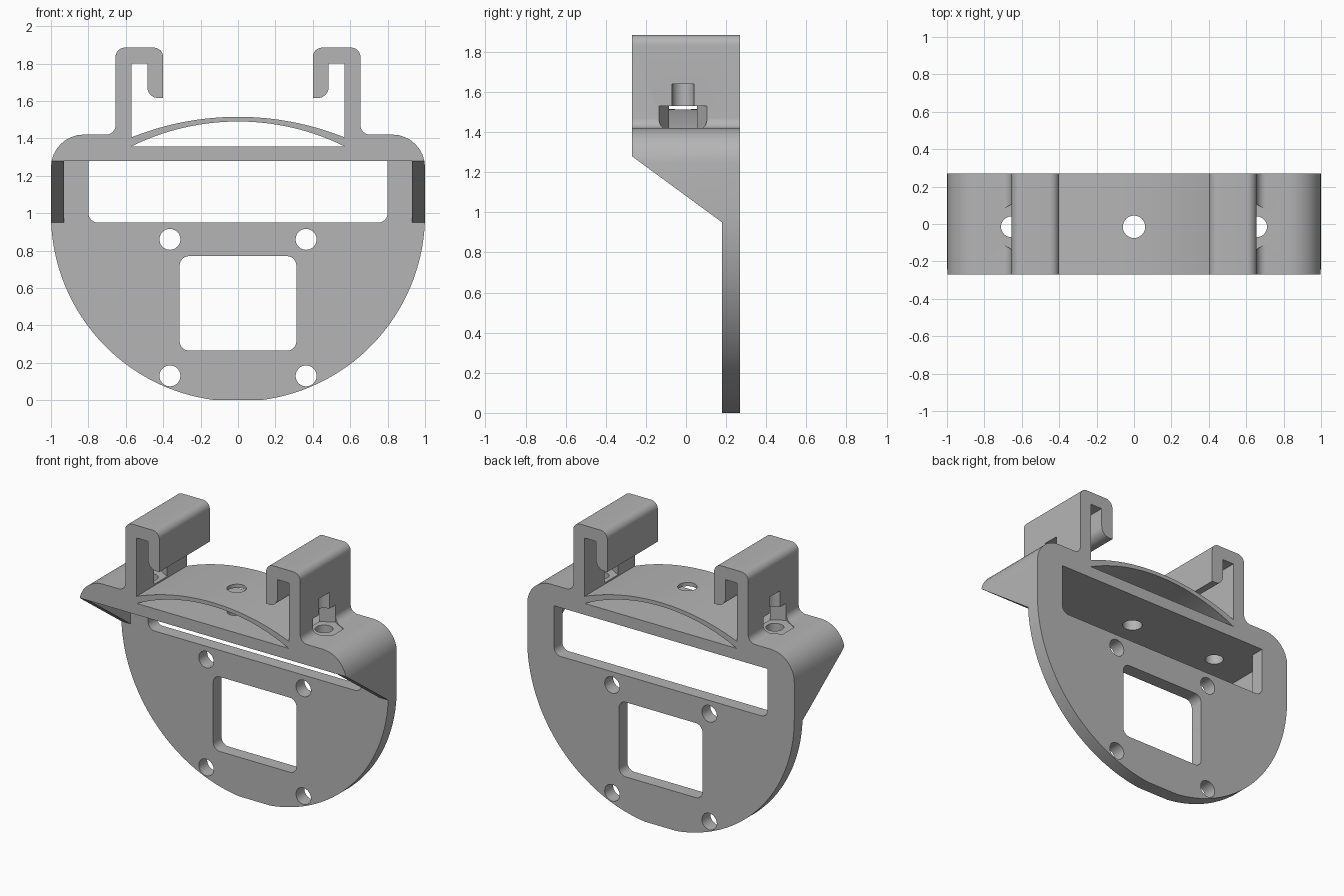
import bpy, bmesh
from math import sin, cos, pi, sqrt, radians, asin
from mathutils import Vector

cube = bpy.data.objects.get("Cube")
if cube:
    bpy.data.objects.remove(cube, do_unlink=True)

grey = bpy.data.materials.new("light grey plastic")
grey.use_nodes = True
grey.diffuse_color = (0.46, 0.46, 0.46, 1)
grey.node_tree.nodes["Principled BSDF"].inputs["Base Color"].default_value = grey.diffuse_color

DEPTH = 0.27       # half depth of the whole bracket
PLATE_Y = 0.18     # front face of the back plate
BEAM_Z = 1.28      # underside of the top beam
SILL_Z = 0.95      # lower edge of the slot window
POST_IN, POST_OUT = 0.57, 0.655


def rounded(points, steps=8):
    """Replace each (a, b, radius) corner by a tangent arc."""
    out = []
    for i, (a, b, r) in enumerate(points):
        p = Vector((a, b))
        if r == 0:
            out.append(p)
            continue
        u = (Vector(points[i - 1][:2]) - p).normalized()
        v = (Vector(points[(i + 1) % len(points)][:2]) - p).normalized()
        half = u.angle(v) / 2
        mid = p + (u + v).normalized() * (r / sin(half))
        start = p + u * (r / (sin(half) / cos(half))) - mid
        end = p + v * (r / (sin(half) / cos(half))) - mid
        sweep = start.angle(end)
        for k in range(steps + 1):
            t = k / steps
            out.append(mid + (start * sin((1 - t) * sweep) + end * sin(t * sweep)) / sin(sweep))
    return out


def prism(name, outline, axis, lo, hi):
    """Extrude a 2D outline along the given axis from lo to hi."""
    place = {"x": lambda p, d: (d, p[0], p[1]),
             "y": lambda p, d: (p[0], d, p[1]),
             "z": lambda p, d: (p[0], p[1], d)}[axis]
    bm = bmesh.new()
    face = bm.faces.new([bm.verts.new(place(p, lo)) for p in outline])
    ext = bmesh.ops.extrude_face_region(bm, geom=[face])
    shift = Vector(place((0, 0), hi - lo))
    bmesh.ops.translate(bm, vec=shift, verts=[g for g in ext["geom"] if isinstance(g, bmesh.types.BMVert)])
    bmesh.ops.recalc_face_normals(bm, faces=bm.faces)
    mesh = bpy.data.meshes.new(name)
    bm.to_mesh(mesh)
    bm.free()
    mesh.materials.append(grey)
    obj = bpy.data.objects.new(name, mesh)
    bpy.context.collection.objects.link(obj)
    return obj


def ngon(x, y, r, n, turn=0.0):
    return [(x + r * cos(turn + 2 * pi * k / n), y + r * sin(turn + 2 * pi * k / n)) for k in range(n)]


def bow(z_end, z_mid, n=32):
    """Shallow arc between the posts, from +x to -x."""
    sag = z_mid - z_end
    r = (POST_IN ** 2 + sag ** 2) / (2 * sag)
    a = asin(POST_IN / r)
    return [(r * sin(a - 2 * a * k / n), z_mid - r + r * cos(a - 2 * a * k / n)) for k in range(n + 1)]


def box(x, z0, z1, r_low, r_top):
    return rounded([(-x, z0, r_low), (x, z0, r_low), (x, z1, r_top), (-x, z1, r_top)])


# Right half of the outline: round lower disc, shoulder, post and hook
disc_z = 0.993
a0 = asin(sqrt(1 - disc_z ** 2))
disc = [(sin(a0 + (pi / 2 - a0) * k / 40), disc_z - cos(a0 + (pi / 2 - a0) * k / 40)) for k in range(41)]
upper = rounded([
    (1, disc_z, 0), (1, 1.42, 0.175), (POST_OUT, 1.42, 0.05), (POST_OUT, 1.885, 0.05),
    (0.4, 1.885, 0.05), (0.4, 1.615, 0), (0.485, 1.615, 0.06), (0.485, 1.8, 0),
    (POST_IN, 1.8, 0), (POST_IN, 1.405, 0)])
half = disc + [tuple(p) for p in upper[1:-1]]
outline = half + bow(1.405, 1.515) + [(-x, z) for x, z in reversed(half)]
bracket = prism("bracket", outline, "y", -DEPTH, DEPTH)

# Space in front of the plate, below the sloping cheeks
slope = (BEAM_Z - SILL_Z) / (DEPTH + PLATE_Y)
front_y = -DEPTH - 0.1
cutters = [
    prism("front_relief", [(front_y, BEAM_Z + 0.1 * slope), (PLATE_Y, SILL_Z), (PLATE_Y, -0.2), (front_y, -0.2)],
          "x", -1.2, 1.2),
    prism("beam_pocket", box(0.93, 0.5, BEAM_Z, 0, 0), "y", front_y, PLATE_Y),
    prism("slot_window", box(0.8, SILL_Z, BEAM_Z, 0.05, 0), "y", 0.1, 0.4),
    prism("square_window", box(0.312, 0.265, 0.77, 0.05, 0.05), "y", 0.1, 0.4),
    prism("bow_gap", bow(1.357, 1.49), "y", -0.4, 0.4),
    prism("centre_hole", ngon(0, -0.015, 0.06, 32), "z", 1.1, 1.7),
]
# Screw holes in the plate, bolt holes and nut pockets beside the posts
for s in (-1, 1):
    for z in (0.13, 0.86):
        cutters.append(prism("screw_hole", ngon(s * 0.364, z, 0.056, 32), "y", 0.1, 0.4))
    cutters.append(prism("bolt_hole", ngon(s * POST_OUT, -0.015, 0.056, 32), "z", 1.1, 1.64))
    cutters.append(prism("nut_pocket", ngon(s * POST_OUT, -0.015, 0.12, 6, pi / 6), "z", 1.415, 1.53))

for c in cutters:
    c.hide_render = True
    mod = bracket.modifiers.new(c.name, "BOOLEAN")
    mod.operation = "DIFFERENCE"
    mod.solver = "EXACT"
    mod.object = c

# Bake the cuts and remove the cutters
bpy.context.view_layer.update()
cut_mesh = bpy.data.meshes.new_from_object(bracket.evaluated_get(bpy.context.evaluated_depsgraph_get()))
bracket.modifiers.clear()
bracket.data = cut_mesh
for c in cutters:
    bpy.data.objects.remove(c, do_unlink=True)

bpy.ops.object.select_all(action="DESELECT")
bracket.select_set(True)
bpy.context.view_layer.objects.active = bracket
bpy.ops.object.shade_smooth_by_angle(angle=radians(25))
